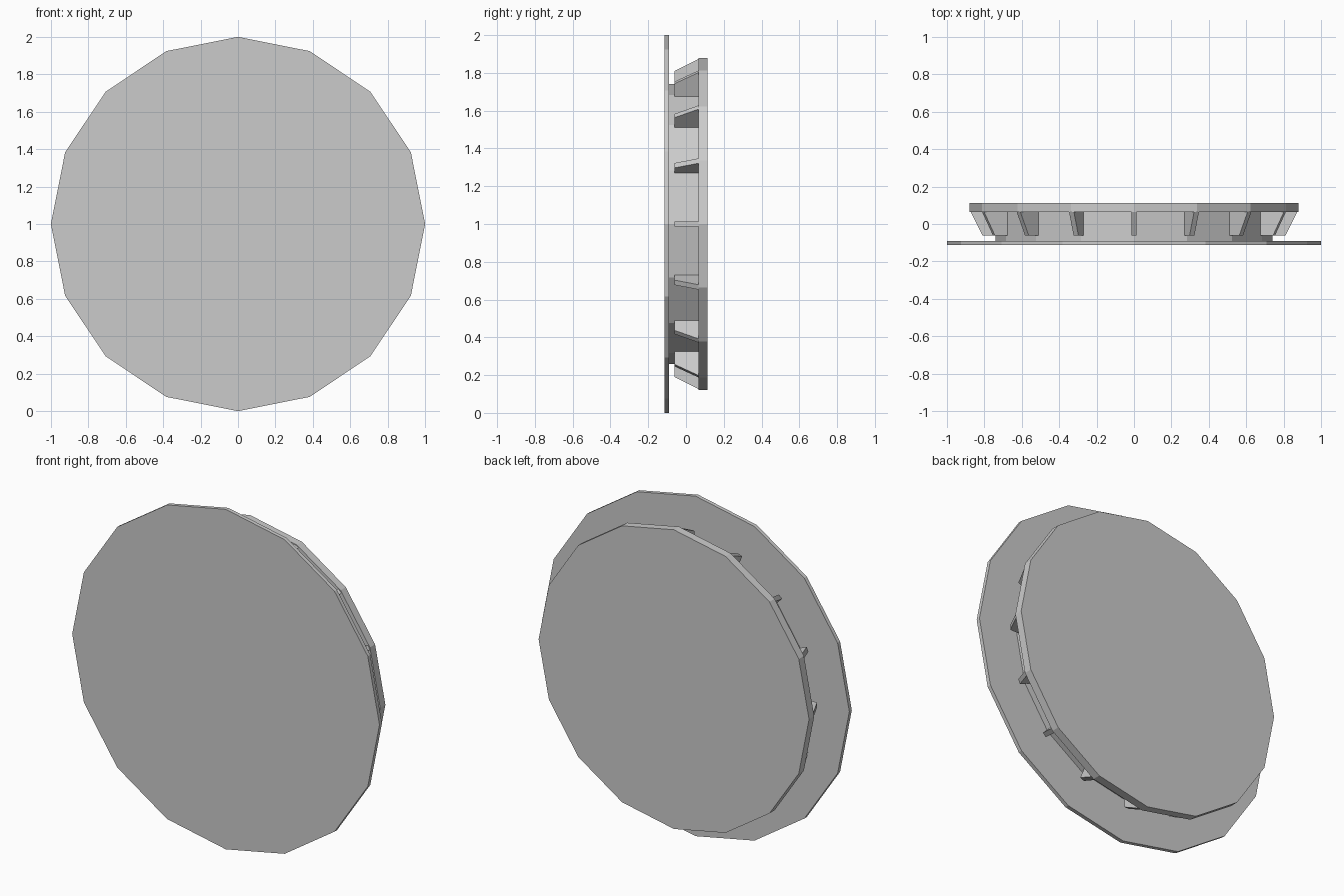
import bpy, math
from mathutils import Matrix

if "Cube" in bpy.data.objects:
    bpy.data.objects.remove(bpy.data.objects["Cube"])

SIDES = 16
CENTRE_Z = 1.0


def disc(name, radius, y0, y1):
    """16-sided flat-shaded disc whose axis runs along y."""
    bpy.ops.mesh.primitive_cylinder_add(
        vertices=SIDES, radius=radius, depth=y1 - y0,
        location=(0, (y0 + y1) / 2, CENTRE_Z), rotation=(math.pi / 2, 0, 0))
    ob = bpy.context.object
    ob.name = name
    return ob


# Thin front plate, inner hub and thicker back plate
disc("front_plate", 1.0, -0.113, -0.09)
disc("hub", 0.74, -0.09, 0.065)
disc("back_plate", 0.88, 0.065, 0.113)

# Sloped fins around the hub, one per corner
fin_profile = [(0.70, -0.061), (0.81, -0.061), (0.873, 0.065), (0.70, 0.065)]
HALF = 0.014
verts = [(r, y, s * HALF) for s in (-1, 1) for r, y in fin_profile]
faces = [(3, 2, 1, 0), (4, 5, 6, 7)]
faces += [(i, (i + 1) % 4, (i + 1) % 4 + 4, i + 4) for i in range(4)]
fin_mesh = bpy.data.meshes.new("fin")
fin_mesh.from_pydata(verts, [], faces)
fin_mesh.update()

for i in range(SIDES):
    fin = bpy.data.objects.new(f"fin_{i + 1}", fin_mesh)
    fin.matrix_world = (Matrix.Translation((0, 0, CENTRE_Z))
                        @ Matrix.Rotation(i * math.tau / SIDES, 4, 'Y'))
    bpy.context.collection.objects.link(fin)
